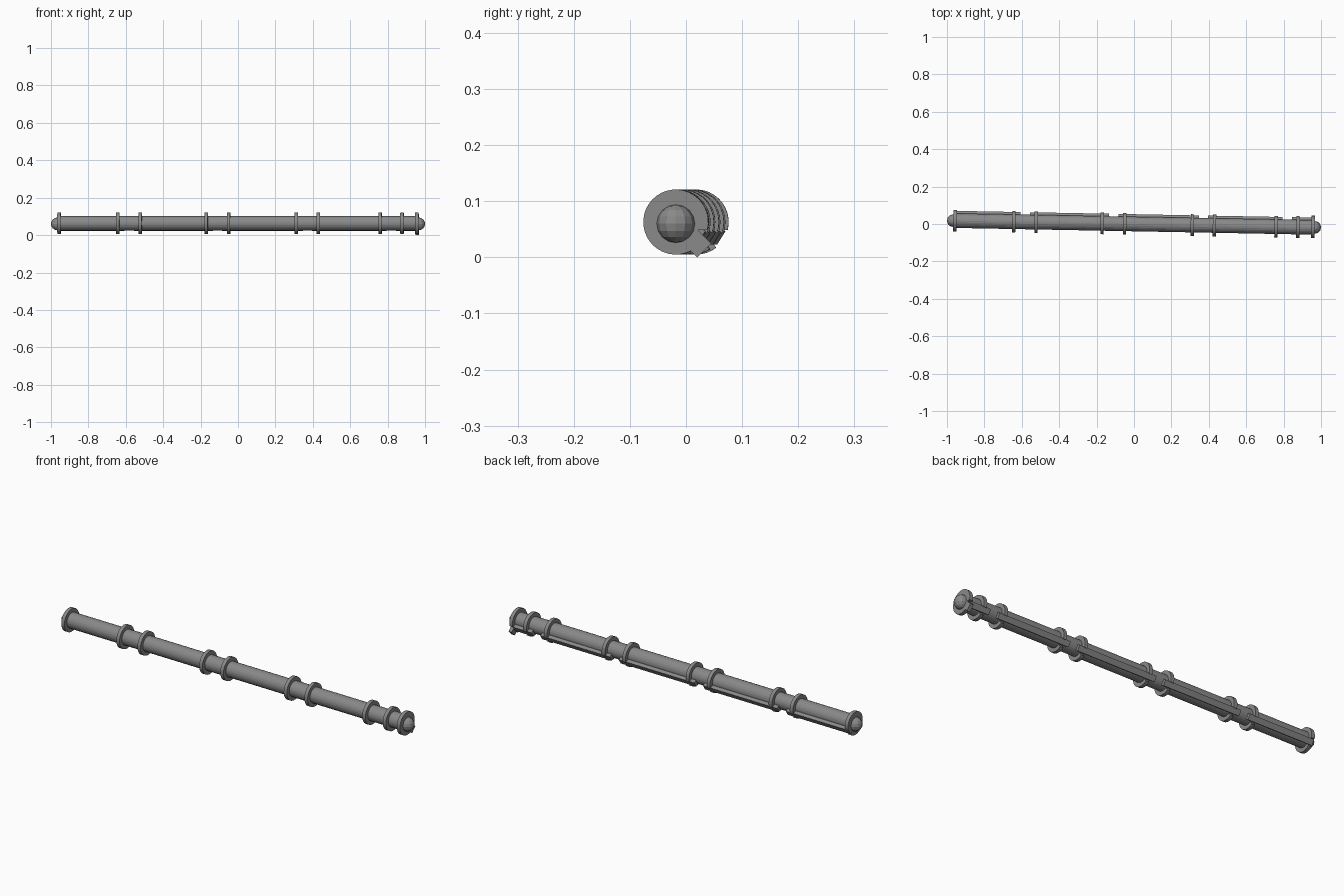
import bpy, bmesh, math
from mathutils import Matrix

if "Cube" in bpy.data.objects:
    bpy.data.objects.remove(bpy.data.objects["Cube"])

# The rod lies along x, turned slightly about z and lifted off the ground
PLACE = Matrix.Translation((0, 0, 0.063)) @ Matrix.Rotation(-0.0188, 4, 'Z')
R_TUBE, R_RING, R_BALL = 0.039, 0.058, 0.034

dark = bpy.data.materials.new("dark_grey")
dark.diffuse_color = (0.25, 0.25, 0.25, 1)
dark.use_nodes = True
dark.node_tree.nodes["Principled BSDF"].inputs["Base Color"].default_value = dark.diffuse_color


def finish(name, bm):
    bmesh.ops.recalc_face_normals(bm, faces=bm.faces)
    mesh = bpy.data.meshes.new(name)
    bm.to_mesh(mesh)
    bm.free()
    mesh.transform(PLACE)
    mesh.materials.append(dark)
    ob = bpy.data.objects.new(name, mesh)
    bpy.context.collection.objects.link(ob)
    return ob


def prism(name, profile, x0, x1):
    """Extrude a (y, z) outline along x."""
    bm = bmesh.new()
    face = bm.faces.new([bm.verts.new((x0, y, z)) for y, z in profile])
    ext = bmesh.ops.extrude_face_region(bm, geom=[face], use_keep_orig=True)
    verts = [v for v in ext['geom'] if isinstance(v, bmesh.types.BMVert)]
    bmesh.ops.translate(bm, verts=verts, vec=(x1 - x0, 0, 0))
    return finish(name, bm)


def arc(radius, a0, a1, n):
    return [(radius * math.cos(math.radians(a0 + (a1 - a0) * i / n)),
             radius * math.sin(math.radians(a0 + (a1 - a0) * i / n)))
            for i in range(n + 1)]


def radial_box(angle, inner, outer, half):
    """Rectangle pointing outwards at the given angle."""
    c, s = math.cos(math.radians(angle)), math.sin(math.radians(angle))
    return [(r * c - w * s, r * s + w * c)
            for r, w in ((inner, -half), (outer, -half), (outer, half), (inner, half))]


# Main tube
prism("tube", arc(R_TUBE, 0, 360, 24)[:-1], -0.955, 0.955)

# Rings open at the lower back, in pairs along the tube; the end ones are discs
clip = arc(R_RING, -20, 303, 32) + arc(R_TUBE - 0.002, 303, -20, 32)
end_disc = arc(R_RING, -14, 308, 32) + [(0.025, -0.031), (0.036, -0.014)]
ring_x = [-0.957, -0.643, -0.523, -0.17, -0.05, 0.312, 0.43, 0.76, 0.877, 0.957]
for i, x in enumerate(ring_x):
    prism(f"ring_{i}", end_disc if i in (0, 9) else clip, x - 0.009, x + 0.009)

# Key tab in the opening of the right end ring
prism("end_tab", radial_box(-45, 0.03, 0.0715, 0.0175), 0.949, 0.966)

# Rail along the lower back, interrupted between each ring pair
gaps = [(ring_x[i] + ring_x[i + 1]) / 2 for i in (1, 3, 5, 7)]
starts = [-0.966] + [g + 0.025 for g in gaps]
ends = [g - 0.025 for g in gaps] + [0.948]
for i, (a, b) in enumerate(zip(starts, ends)):
    prism(f"rail_{i}", radial_box(-32, 0.02, 0.053, 0.014), a, b)

# Faceted end knobs
for name, side in (("left_knob", -1), ("right_knob", 1)):
    bm = bmesh.new()
    bmesh.ops.create_uvsphere(bm, u_segments=12, v_segments=8, radius=R_BALL)
    bmesh.ops.translate(bm, verts=bm.verts, vec=(side * 0.9665, 0, -0.003))
    finish(name, bm)
